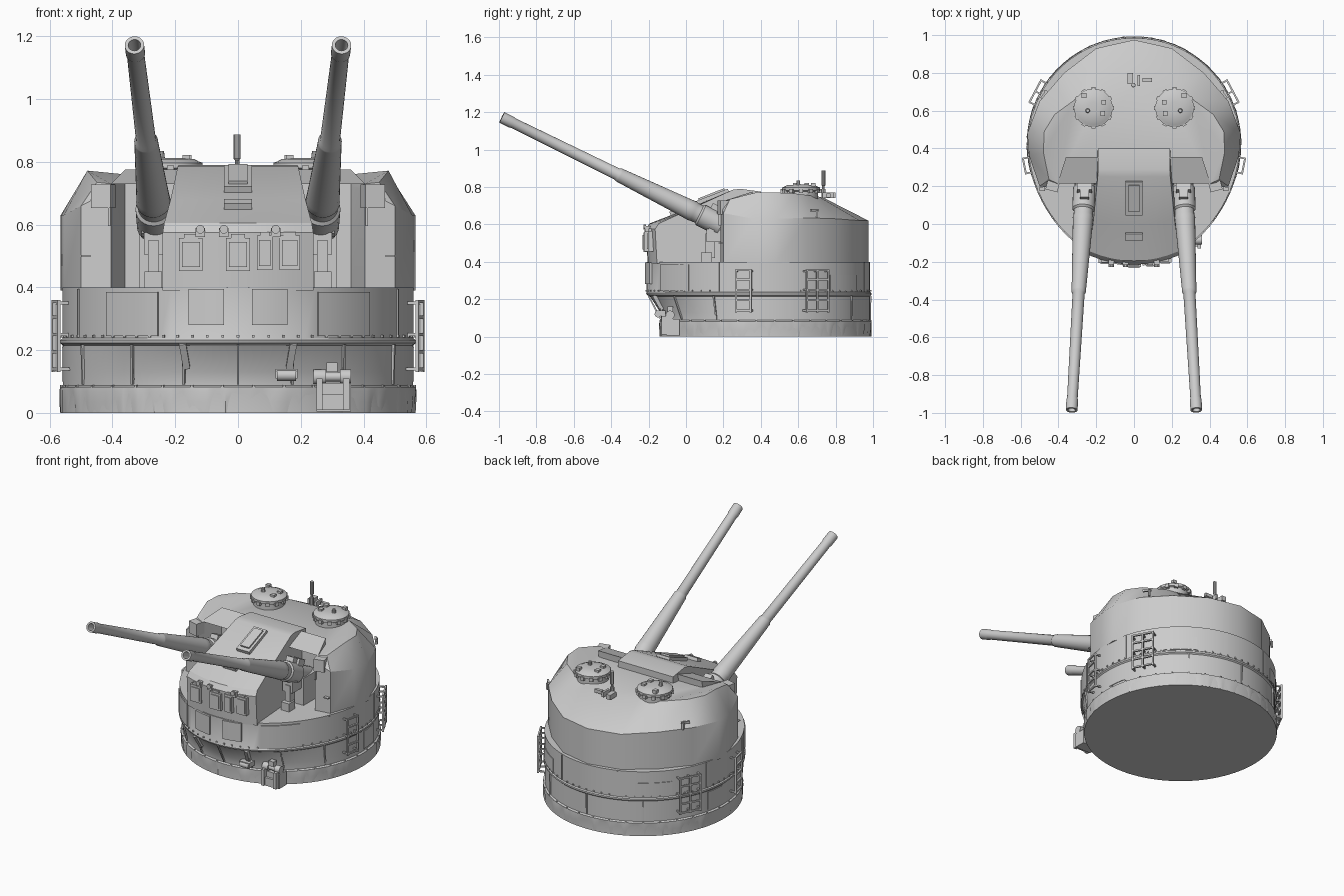
import bpy, bmesh, math, random
from mathutils import Matrix, Vector

if "Cube" in bpy.data.objects:
    bpy.data.objects.remove(bpy.data.objects["Cube"])

random.seed(4)
grey = bpy.data.materials.new("light grey paint")
grey.diffuse_color = (0.6, 0.6, 0.6, 1)
grey.use_nodes = True
grey.node_tree.nodes["Principled BSDF"].inputs["Base Color"].default_value = grey.diffuse_color
CY = 0.425  # drum centre in y


def finish(bm, name, smooth=True):
    bmesh.ops.recalc_face_normals(bm, faces=bm.faces[:])
    me = bpy.data.meshes.new(name)
    bm.to_mesh(me)
    bm.free()
    ob = bpy.data.objects.new(name, me)
    me.materials.append(grey)
    bpy.context.collection.objects.link(ob)
    if smooth:
        bpy.ops.object.select_all(action='DESELECT')
        ob.select_set(True)
        bpy.context.view_layer.objects.active = ob
        bpy.ops.object.shade_smooth_by_angle(angle=math.radians(32))
    return ob


def box(bm, loc, size, frame=None):
    m = Matrix.Translation(loc) @ (frame or Matrix()) @ Matrix.Diagonal((*size, 1))
    bmesh.ops.create_cube(bm, size=1, matrix=m)


def loft(bm, rings, cap=True):
    vs = [[bm.verts.new(p) for p in r] for r in rings]
    n = len(vs[0])
    for a, b in zip(vs, vs[1:]):
        for i in range(n):
            bm.faces.new((a[i], a[(i + 1) % n], b[(i + 1) % n], b[i]))
    if cap:
        bm.faces.new(vs[0])
        bm.faces.new(vs[-1])


def lathe(bm, origin, axis, profile, n=24):
    q = Vector(axis).to_track_quat('Z', 'Y')
    o = Vector(origin)
    loft(bm, [[o + q @ Vector((r * math.cos(2 * math.pi * i / n), r * math.sin(2 * math.pi * i / n), d))
               for i in range(n)] for d, r in profile])


# drum profile: height, radius, extra bulge at the front
DRUM = [(0, .566, 0), (.07, .566, 0), (.082, .568, 0), (.088, .558, 0), (.13, .558, .004),
        (.215, .558, .06), (.222, .566, .068), (.232, .566, .072), (.238, .56, .075), (.4, .56, .075)]


def drum_point(a, z, off=0):
    for (z0, r0, e0), (z1, r1, e1) in zip(DRUM, DRUM[1:]):
        if z <= z1:
            t = (z - z0) / (z1 - z0)
            break
    r, e = r0 + (r1 - r0) * t + off, e0 + (e1 - e0) * t
    return Vector((r * math.sin(a), CY - r * math.cos(a) - e * max(0, math.cos(a)) ** 2, z))


def frame_at(a):
    return Matrix(((math.cos(a), math.sin(a), 0), (math.sin(a), -math.cos(a), 0), (0, 0, 1))).to_4x4()


def plate(bm, a0, a1, z0, z1, off=.006):
    n = 6
    rings = []
    for i in range(n + 1):
        a = math.radians(a0 + (a1 - a0) * i / n)
        rings.append([drum_point(a, z0, -.004), drum_point(a, z0, off),
                      drum_point(a, z1, off), drum_point(a, z1, -.004)])
    loft(bm, rings)


# drum
bm = bmesh.new()
N = 96
loft(bm, [[drum_point(2 * math.pi * i / N, z) for i in range(N)] for z, r, e in DRUM])
finish(bm, "drum")

# pleated canvas skirt around the bottom
bm = bmesh.new()
M = 180
off = [random.uniform(-.004, .004) for _ in range(M)]
loft(bm, [[drum_point(2 * math.pi * i / M, z, o + k * off[i]) for i in range(M)]
          for z, o, k in ((.002, -.002, 1), (.035, .0, 1), (.068, .002, .5), (.08, .0, 0))])
finish(bm, "skirt")

# riveted plates on the drum
bm = bmesh.new()
for s in (-1, 1):
    plate(bm, s * 27, s * 48, .245, .385)
    plate(bm, s * 128, s * 150, .245, .33, .004)
    plate(bm, s * 4.5, s * 16, .28, .415 - .02, .012)
    plate(bm, s * 92, s * 104, .1, .21, .004)
for a in (-37, -18, 0, 18, 37, 62, 145, 180, 215, 298):
    plate(bm, a - .4, a + .4, .09, .218, .005)
for a in (65, 105, 160, 200, 255, 295):
    plate(bm, a - .4, a + .4, .24, .395, .005)
finish(bm, "drum_plates")

# rivets along the seam
bm = bmesh.new()
for i in range(72):
    a = 2 * math.pi * i / 72
    box(bm, drum_point(a, .245, .002), (.008, .008, .008), frame_at(a))
    if i % 2:
        box(bm, drum_point(a, .085, .002), (.008, .008, .008), frame_at(a))
finish(bm, "rivets", False)

# gunhouse: wall x, y, wall height, then roof edge x, y, z
HOUSE = [(.36, .35, .72, .36, .355, .775), (.405, .185, .71, .405, .215, .73), (.50, .20, .66, .45, .235, .735),
         (.555, .36, .63, .48, .38, .772), (.565, .48, .63, .475, .49, .77), (.50, .65, .635, .42, .58, .765),
         (.37, .80, .63, .31, .66, .755), (.2, .93, .62, .17, .71, .748)]
half = HOUSE + [(0, .975, .62, 0, .73, .745)]
full = half + [(-p[0], p[1], p[2], -p[3], p[4], p[5]) for p in reversed(HOUSE)]
bm = bmesh.new()
loft(bm, [[(p[0], p[1], .39) for p in full], [(p[0], p[1], p[2]) for p in full], [p[3:] for p in full]])
bmesh.ops.triangulate(bm, faces=[f for f in bm.faces if len(f.verts) > 4])
finish(bm, "gunhouse")

# central shield between the guns: y, z, half width, curvature
bm = bmesh.new()
SHIELD = [(.4, .39, .2, 0), (-.205, .39, .24, .05), (-.215, .575, .24, .05), (-.195, .605, .235, .05),
          (.0, .68, .215, .02), (.25, .785, .192, 0), (.29, .79, .19, 0), (.4, .775, .19, 0)]
loft(bm, [[(t / 4 * w, y + c * (t / 4) ** 2, z) for y, z, w, c in SHIELD] for t in range(-4, 5)])
finish(bm, "central_shield")

# roof hatch and front sight block on the sloping shield
tilt = Matrix.Rotation(math.radians(21.5), 4, 'X')
bm = bmesh.new()
box(bm, (0, .14, .742), (.09, .19, .03), tilt)
box(bm, (0, .14, .752), (.06, .15, .03), tilt)
box(bm, (0, -.065, .66), (.09, .04, .03), tilt)
finish(bm, "shield_hatch", False)

# stowage boxes on the shield front
bm = bmesh.new()
for x, w, z, h in ((-.15, .075, .505, .105), (0, .075, .505, .105), (.085, .05, .51, .11), (.165, .065, .51, .11)):
    y = -.212 + .05 * (x / .24) ** 2
    box(bm, (x, y, z), (w, .03, h))
    box(bm, (x, y - .012, z), (w * .75, .016, h * .75))
    box(bm, (x, y, z + h / 2 + .006), (w * .6, .022, .012))
for x in (-.12, -.045, .12):
    box(bm, (x, -.205, .575), (.03, .03, .03))
    lathe(bm, (x, -.215, .585), (0, -1, 0), [(0, .014), (.012, .014)], 10)
finish(bm, "stowage_boxes", False)

for s, side in ((-1, "left"), (1, "right")):
    # gun barrel with stepped taper and hollow muzzle
    start, muzzle = Vector((s * .262, .16, .61)), Vector((s * .33, -.985, 1.172))
    L = (muzzle - start).length
    bm = bmesh.new()
    lathe(bm, start, muzzle - start,
          [(-.22, .05), (-.03, .05), (-.03, .062), (.09, .06), (.1, .051), (.13, .051), (.14, .055), (.17, .053),
           (.57, .038), (.58, .038), (.59, .032), (L - .07, .028), (L - .06, .031), (L, .031),
           (L, .02), (L - .09, .018)], 24)
    finish(bm, side + "_barrel")

    # cradle under the gun
    bm = bmesh.new()
    box(bm, (s * .265, .28, .48), (.1, .16, .18))
    box(bm, (s * .265, .17, .54), (.07, .12, .07))
    box(bm, (s * .27, .13, .485), (.035, .05, .13))
    box(bm, (s * .27, .11, .425), (.055, .06, .05))
    box(bm, (s * .265, .14, .58), (.085, .03, .03), Matrix.Rotation(-.45, 4, 'X'))
    box(bm, (s * .262, .2, .665), (.08, .06, .04), Matrix.Rotation(-.45, 4, 'X'))
    box(bm, (s * .262, .16, .69), (.05, .05, .03), Matrix.Rotation(-.45, 4, 'X'))
    finish(bm, side + "_cradle", False)

    # box and bracket on the cheek, hand grips on the house side
    bm = bmesh.new()
    box(bm, (s * .43, .205, .69), (.065, .06, .075), Matrix.Rotation(s * .25, 4, 'Z'))
    box(bm, (s * .41, .18, .63), (.008, .012, .07))
    box(bm, (s * .485, .185, .5), (.03, .02, .006))
    box(bm, (s * .475, .685, .675), (.012, .05, .012), Matrix.Rotation(s * .7, 4, 'Z'))
    box(bm, (s * .47, .7, .655), (.012, .012, .04))
    finish(bm, side + "_cheek_fittings", False)

    # cupola with blocks and knobs around its lid
    cx = s * .215
    bm = bmesh.new()
    lathe(bm, (cx, .615, .735), (0, 0, 1), [(0, .092), (.04, .092), (.045, .102), (.062, .102),
                                            (.066, .09), (.074, .075), (.078, .03)], 28)
    for i in range(12):
        a = math.pi * i / 6
        box(bm, (cx + .1 * math.cos(a), .615 + .1 * math.sin(a), .778), (.018, .022, .022), Matrix.Rotation(a, 4, 'Z'))
    for dx, dy in ((-.05, .065), (.055, .03), (.05, -.03)):
        box(bm, (cx - s * dx, .615 + dy, .812), (.025, .025, .02))
    lathe(bm, (cx + s * .03, .6, .805), (0, 0, 1), [(0, .013), (.03, .009)], 10)
    finish(bm, side + "_cupola")

    # ladders on the drum
    for k, (deg, w) in enumerate(((78.5, .08), (118, .13))):
        a = s * math.radians(deg)
        f = frame_at(a)
        at = Vector((.56 * math.sin(a), CY - .56 * math.cos(a), 0))
        bm = bmesh.new()
        for t in ((-.5, .5) if k == 0 else (-.5, 0, .5)):
            box(bm, at + f @ Vector((t * w, .032, .245)), (.01, .01, .23), f)
            for z in (.14, .25, .35):
                box(bm, at + f @ Vector((t * w, .015, z)), (.009, .04, .009), f)
        for z in (.14, .195, .25, .305, .355):
            box(bm, at + f @ Vector((0, .032, z)), (w + .01, .01, .01), f)
        finish(bm, f"{side}_ladder_{k + 1}", False)

    # slanted strut under the front overhang
    bm = bmesh.new()
    box(bm, (s * .17, -.145, .185), (.022, .03, .09), Matrix.Rotation(.5, 4, 'X') @ Matrix.Rotation(s * .15, 4, 'Y'))
    finish(bm, side + "_strut", False)

# aerial with sight bracket on the roof
bm = bmesh.new()
lathe(bm, (-.003, .735, .73), (0, 0, 1), [(0, .012), (.06, .012), (.06, .007), (.075, .007), (.08, .011), (.158, .011)], 10)
box(bm, (-.02, .77, .755), (.03, .06, .03))
box(bm, (.025, .76, .755), (.014, .06, .03))
box(bm, (.07, .762, .755), (.05, .02, .02))
finish(bm, "aerial")

# winch-like fitting low on the front right
bm = bmesh.new()
box(bm, (.305, -.07, .05), (.11, .07, .09))
lathe(bm, (.24, -.085, .115), (1, 0, 0), [(0, .024), (.04, .024), (.04, .015), (.085, .015), (.085, .024), (.12, .024)], 14)
box(bm, (.3, -.085, .145), (.035, .03, .03))
for x in (.26, .345):
    box(bm, (x, -.1, .06), (.02, .06, .1))
box(bm, (.305, -.11, .035), (.07, .02, .05))
lathe(bm, (.125, -.15, .12), (1, 0, 0), [(0, .018), (.06, .018)], 12)
box(bm, (.155, -.135, .125), (.07, .05, .03))
finish(bm, "front_winch")
